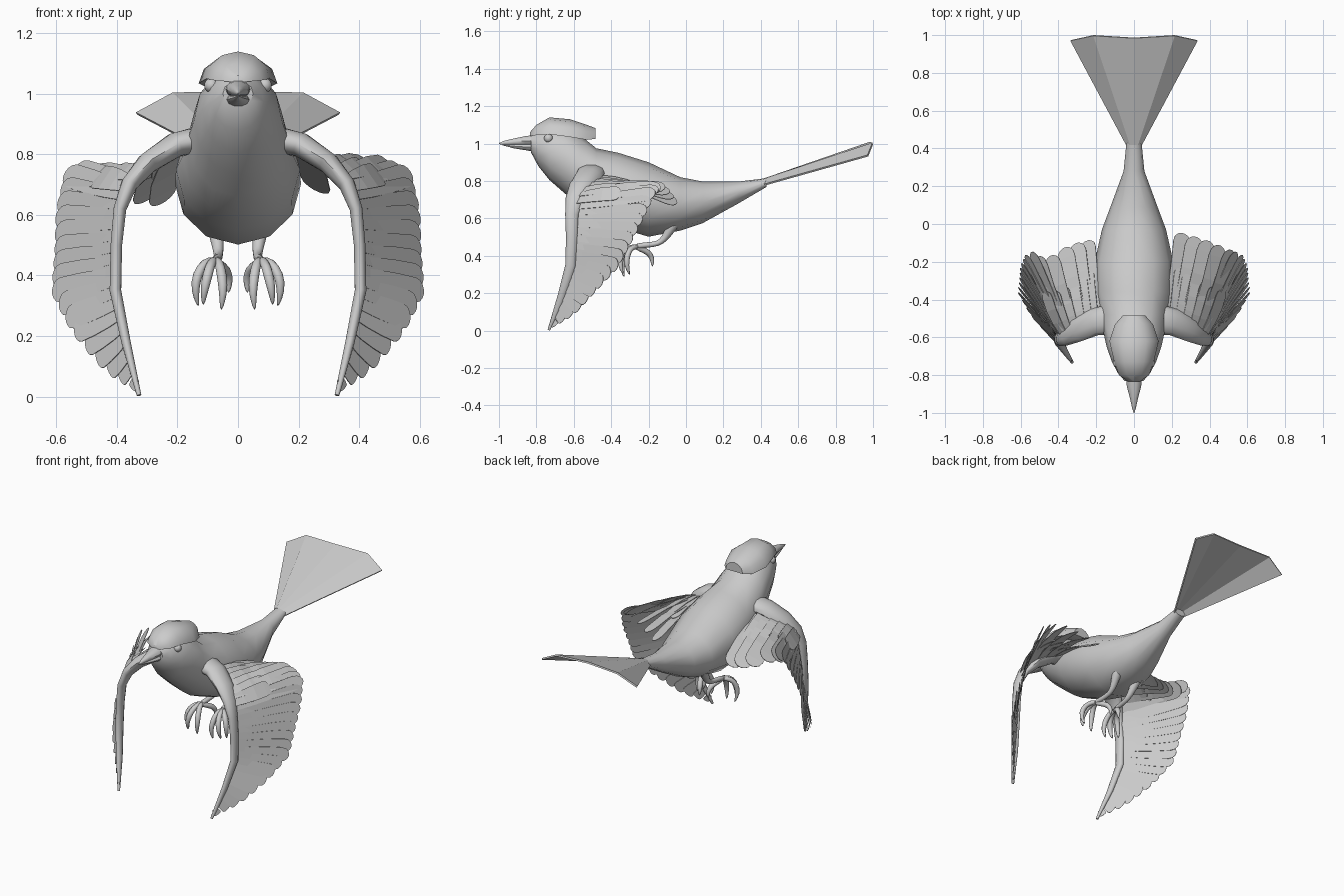
import bpy, bmesh, math
from mathutils import Vector as V

if "Cube" in bpy.data.objects:
    bpy.data.objects.remove(bpy.data.objects["Cube"])


def finish(name, bm, angle=40, mirror=False, solid=0, subsurf=0):
    bmesh.ops.recalc_face_normals(bm, faces=bm.faces[:])
    me = bpy.data.meshes.new(name)
    bm.to_mesh(me)
    bm.free()
    if not solid:  # thin sheets stay flat shaded
        me.polygons.foreach_set("use_smooth", [True] * len(me.polygons))
        me.set_sharp_from_angle(angle=math.radians(angle))
    ob = bpy.data.objects.new(name, me)
    bpy.context.collection.objects.link(ob)
    if solid:
        m = ob.modifiers.new("thickness", 'SOLIDIFY')
        m.thickness, m.offset = solid, 0
    if mirror:
        ob.modifiers.new("mirror", 'MIRROR').use_mirror_merge = False
    if subsurf:
        m = ob.modifiers.new("smooth", 'SUBSURF')
        m.levels = m.render_levels = subsurf
    return ob


def bridge(bm, rings):
    rings = [[bm.verts.new(p) for p in r] for r in rings]
    n = len(rings[0])
    for a, b in zip(rings, rings[1:]):
        for i in range(n):
            bm.faces.new((a[i], a[(i + 1) % n], b[(i + 1) % n], b[i]))
    bm.faces.new(rings[0][::-1])
    bm.faces.new(rings[-1])


def loft(name, sections, n=12, dome=False, **kw):
    """Sections along y: (y, half width, z low, z high)."""
    bm, rings = bmesh.new(), []
    for y, w, z0, z1 in sections:
        if dome:
            angs = [math.pi * i / (n - 1) for i in range(n)]
            rings.append([(w * math.cos(a), y, z0 + (z1 - z0) * math.sin(a)) for a in angs])
        else:
            angs = [2 * math.pi * i / n for i in range(n)]
            rings.append([(w * math.cos(a), y, (z0 + z1) / 2 + (z1 - z0) / 2 * math.sin(a)) for a in angs])
    bridge(bm, rings)
    return finish(name, bm, **kw)


def tube(bm, pts, ref, n=8):
    """Oval tube: points are (x, y, z, radius along ref, other radius)."""
    rings, c = [], [V(p[:3]) for p in pts]
    for i, p in enumerate(pts):
        t = (c[min(i + 1, len(c) - 1)] - c[max(i - 1, 0)]).normalized()
        a = (ref - t * ref.dot(t)).normalized()
        b = t.cross(a)
        rings.append([c[i] + a * p[3] * math.cos(k * 2 * math.pi / n)
                      + b * p[4] * math.sin(k * 2 * math.pi / n) for k in range(n)])
    bridge(bm, rings)


# Body and head
loft("body", [(-.83, .05, .955, 1.045), (-.79, .085, .88, 1.07), (-.73, .117, .805, 1.09),
              (-.65, .145, .735, 1.09), (-.56, .165, .66, 1.04), (-.48, .184, .605, .975),
              (-.36, .205, .55, .95), (-.2, .208, .502, .9), (-.03, .17, .535, .82),
              (.09, .125, .575, .797), (.28, .055, .68, .797), (.43, .04, .768, .815)])

# Crown cap with overhanging rim
loft("crest", [(-.835, .03, 1.04, 1.06), (-.8, .08, 1.045, 1.1), (-.73, .105, 1.05, 1.14),
               (-.62, .13, 1.035, 1.13), (-.53, .1, 1.02, 1.1), (-.485, .06, 1.025, 1.083)],
     n=7, dome=True)

# Beak
loft("upper_beak", [(-.81, .043, .985, 1.047), (-.86, .038, .987, 1.041), (-.92, .022, .99, 1.028),
                    (-.97, .011, .993, 1.016), (-1, .002, .997, 1.003)], n=10)
loft("lower_beak", [(-.81, .04, .955, 1.005), (-.86, .034, .964, 1.0), (-.92, .018, .974, .998),
                    (-.98, .002, .99, .996)], n=10)

# Eyes
bm = bmesh.new()
bmesh.ops.create_uvsphere(bm, u_segments=14, v_segments=10, radius=.024)
bmesh.ops.translate(bm, verts=bm.verts[:], vec=(.088, -.735, 1.028))
finish("eyes", bm, mirror=True)

# Tail fan
half = [((0, .42, .81), (0, .985, 1.005)), ((.02, .42, .807), (.215, .998, 1.0)),
        ((.04, .42, .78), (.335, .972, .935))]
cols = [((-a[0], *a[1:]), (-b[0], *b[1:])) for a, b in half[:0:-1]] + half
bm = bmesh.new()
cols = [(bm.verts.new(a), bm.verts.new(b)) for a, b in cols]
for p, q in zip(cols, cols[1:]):
    bm.faces.new((p[0], q[0], q[1], p[1]))
finish("tail", bm, solid=.01)

# Wing arms, blended into the shoulders
bm = bmesh.new()
tube(bm, [(.03, -.49, .83, .08, .05), (.13, -.505, .85, .08, .045), (.21, -.52, .83, .072, .042),
          (.3, -.56, .77, .066, .036), (.36, -.595, .7, .05, .028), (.39, -.61, .62, .036, .022),
          (.402, -.61, .5, .032, .02), (.405, -.615, .35, .03, .02), (.37, -.665, .18, .023, .016),
          (.327, -.733, .004, .007, .008)], V((0, 1, 0)), 10)
finish("wing_arms", bm, mirror=True, angle=60)

# Wing feathers: root and tip guides from shoulder to wing tip
roots = [(.2, -.45, .81), (.26, -.53, .79), (.33, -.57, .74), (.37, -.59, .68), (.385, -.59, .6),
         (.395, -.6, .5), (.4, -.6, .4), (.39, -.62, .3), (.37, -.66, .19), (.335, -.715, .06)]
tips = [(.26, -.05, .68), (.37, -.08, .73), (.47, -.12, .77), (.57, -.16, .745), (.6, -.22, .62),
        (.605, -.29, .48), (.615, -.36, .35), (.555, -.47, .23), (.455, -.58, .105), (.35, -.7, .025)]
drooped_tips = [(.25, -.09, .64), (.34, -.11, .65), (.46, -.18, .71)] + tips[3:]
outline = [(0, .7), (.3, .9), (.6, 1), (.87, 1), (.94, .85), (.98, .55), (1, .2)]


def sample(guide, t):
    f = min(max(t, 0), 1) * (len(guide) - 1)
    i = min(int(f), len(guide) - 2)
    return V(guide[i]).lerp(V(guide[i + 1]), f - i)


def feather_row(name, count, reach, width, lift, start, end, bow=0, tilt=.07, side=1, ends=tips, **kw):
    bm = bmesh.new()
    for k in range(count):
        t = start + (end - start) * k / (count - 1)
        r = sample(roots, t)
        d = (sample(ends, t) - r) * reach
        w = sample(roots, t + .06) - sample(roots, t - .06)
        w = (w - d * (w.dot(d) / d.length_squared)).normalized()
        n = w.cross(d).normalized()
        w = (w + n * tilt).normalized()
        hw = min(width, .25 * d.length + .012)
        prev = None
        for u, s in outline:
            c = r + d * u + n * (lift + bow * math.sin(math.pi * u))
            row = [c + w * hw * s * e for e in (-1, 1)]
            row = [bm.verts.new((side * p.x, p.y, p.z)) for p in row]
            if prev:
                bm.faces.new((prev[0], prev[1], row[1], row[0]))
            prev = row
    finish(name, bm, solid=.003, **kw)


feather_row("outer_feathers", 18, 1, .042, 0, .3, 1, mirror=True)
# The inner feathers hang lower on one wing
for label, side, ends in (("left", 1, tips), ("right", -1, drooped_tips)):
    feather_row(label + "_inner_feathers", 5, 1, .055, 0, 0, .27, bow=.02, side=side, ends=ends)
    feather_row(label + "_covert_feathers", 6, .55, .045, .014, .02, .3, bow=.012, side=side, ends=ends)

# Legs
bm = bmesh.new()
leg = [(.08, -.04, .62, .045), (.072, -.085, .54, .028), (.066, -.115, .49, .02),
       (.064, -.15, .463, .016), (.066, -.21, .458, .015), (.075, -.275, .45, .019)]
tube(bm, [(*p, p[3]) for p in leg], V((1, 0, 0)))
finish("legs", bm, mirror=True, subsurf=1, angle=80)

# Toes, with a swollen joint and a tapering claw
toes = [[(.075, -.255, .45), (.11, -.295, .445), (.135, -.315, .405), (.144, -.32, .35), (.13, -.3, .295)],
        [(.075, -.255, .45), (.088, -.31, .445), (.1, -.345, .405), (.112, -.355, .35), (.115, -.335, .3)],
        [(.075, -.255, .45), (.062, -.3, .445), (.052, -.33, .395), (.048, -.345, .34), (.056, -.33, .283)],
        [(.075, -.27, .45), (.06, -.24, .435), (.04, -.2, .42), (.027, -.178, .385), (.032, -.18, .34)]]
bm = bmesh.new()
for toe in toes:
    tube(bm, [(*p, r, r) for p, r in zip(toe, (.016, .016, .019, .015, .004))], V((1, 0, 0)))
finish("toes", bm, mirror=True, subsurf=1, angle=80)
